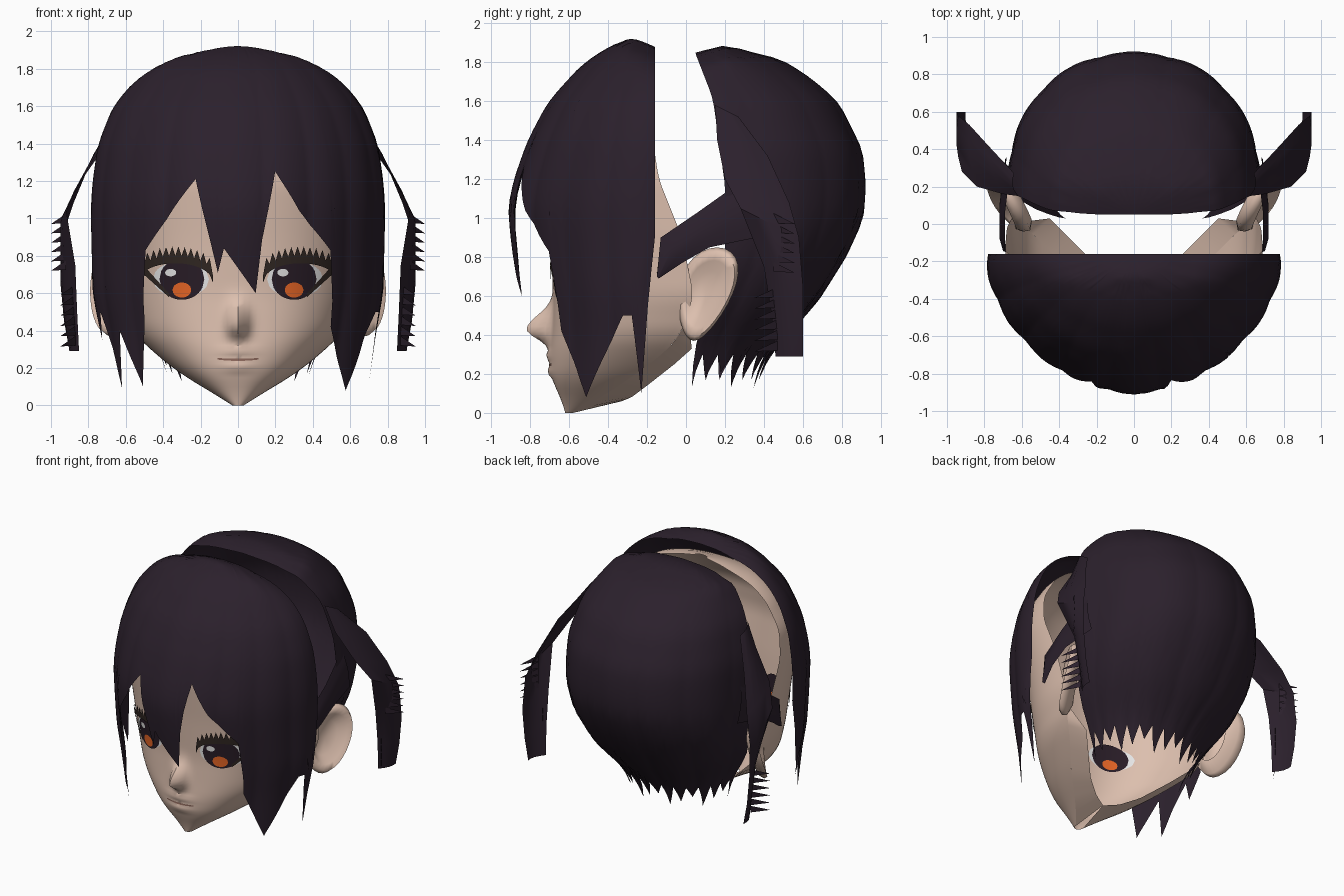
import bpy, bmesh
from math import sin, cos, asin, sqrt, exp, pi, radians

if "Cube" in bpy.data.objects:
    bpy.data.objects.remove(bpy.data.objects["Cube"])


def material(name, rgb):
    m = bpy.data.materials.new(name)
    m.use_nodes = True
    m.diffuse_color = (*rgb, 1)
    m.node_tree.nodes["Principled BSDF"].inputs["Base Color"].default_value = (*rgb, 1)
    return m


HAIR = material("dark plum hair", (.024, .0145, .025))
SKIN = material("warm skin", (.73, .53, .43))
WHITE = material("eye white", (.85, .85, .85))
IRIS = material("dark iris", (.022, .012, .02))
ORANGE = material("orange pupil", (.85, .14, .02))
LASH = material("lash brown", (.03, .02, .016))
LIP = material("lip line", (.25, .13, .1))


def build(name, rows, mat, wrap=False, angle=40):
    """Skin a grid of points with quads."""
    n = len(rows[0])
    faces = []
    for i in range(len(rows) - 1):
        for j in range(n if wrap else n - 1):
            k = (j + 1) % n
            faces.append((i * n + j, i * n + k, (i + 1) * n + k, (i + 1) * n + j))
    me = bpy.data.meshes.new(name)
    me.from_pydata([p for r in rows for p in r], [], faces)
    bm = bmesh.new()
    bm.from_mesh(me)
    bmesh.ops.remove_doubles(bm, verts=bm.verts, dist=.0004)
    bmesh.ops.recalc_face_normals(bm, faces=bm.faces)
    bm.to_mesh(me)
    bm.free()
    me.materials.append(mat)
    ob = bpy.data.objects.new(name, me)
    bpy.context.collection.objects.link(ob)
    bpy.ops.object.select_all(action='DESELECT')
    ob.select_set(True)
    bpy.context.view_layer.objects.active = ob
    bpy.ops.object.shade_smooth_by_angle(angle=radians(angle))


def linear(table, t):
    t = min(max(t, table[0][0]), table[-1][0])
    for p, q in zip(table, table[1:]):
        if t <= q[0]:
            f = (t - p[0]) / (q[0] - p[0])
            return [a + (b - a) * f for a, b in zip(p[1:], q[1:])]


def smooth(table, t):
    """Table lookup with rounded corners."""
    w = max(0, min(.05, t - table[0][0], table[-1][0] - t))
    samples = [linear(table, t + w * k / 2) for k in range(-2, 3)]
    return [sum(c) / 5 for c in zip(*samples)]


# Face shell: height, half width, front y, back y
FACE = [(0, .03, -.62, -.58), (.07, .14, -.64, -.45), (.17, .31, -.69, -.3),
        (.3, .47, -.7, -.12), (.4, .57, -.69, -.03), (.6, .65, -.68, .04),
        (.9, .68, -.7, -.02), (1.2, .69, -.73, -.14), (1.4, .66, -.7, -.17),
        (1.6, .54, -.55, -.17), (1.72, .36, -.4, -.17), (1.78, .05, -.2, -.17)]
FULL = .85


def face_point(phi, z):
    a, front, back = smooth(FACE, z)
    x = a * abs(sin(phi)) ** FULL * (1 if phi > 0 else -1)
    y = back - (back - front) * max(0, cos(phi)) ** FULL
    nose = exp(-((z - .43) / (.065 if z < .43 else .1)) ** 2)
    lips = exp(-((z - .21) / .025) ** 2) + exp(-((z - .29) / .025) ** 2)
    y -= .13 * nose * exp(-(x / .05) ** 2) + .02 * lips * exp(-(x / .09) ** 2)
    return (x, y, z)


def on_face(x, z, lift):
    a = smooth(FACE, z)[0]
    phi = asin(min(1, (abs(x) / a) ** (1 / FULL)))
    return (x, face_point(phi, z)[1] - lift, z)


build("face", [[face_point(pi / 2 * j / 48, 1.78 * i / 72) for j in range(-48, 49)]
               for i in range(73)], SKIN)

# Jaw underside around the open neck
NECK = [(0, 0, -.33, .06), (.07, .1, -.28, .08), (.17, .22, -.2, .14),
        (.3, .36, -.06, .25), (.4, .45, .03, .33), (.5, .61, .01, .49)]
for s, side in ((1, "left"), (-1, "right")):
    rows = []
    for i in range(21):
        z = i * .025
        x, y, h = linear(NECK, z)
        rows.append([face_point(s * pi / 2, z), (s * x, y, h)])
    build(side + "_jaw_underside", rows, SKIN)

# Ears: ring radius and outward position
RINGS = [(.6, .6), (.95, .64), (1, .68), (.9, .71), (.72, .7), (.5, .66), (0, .66)]
for s, side in ((1, "left"), (-1, "right")):
    rows = []
    for r, x in RINGS:
        ring = []
        for j in range(28):
            c, h = r * cos(2 * pi * j / 28), r * sin(2 * pi * j / 28)
            ring.append((s * (x + .09 * c), .1 + .14 * c * (1 + .3 * h) + .06 * h, .61 + .24 * h))
        rows.append(ring)
    build(side + "_ear", rows, SKIN, wrap=True, angle=70)


# Thin painted plates that follow the face
def plate(name, x0, x1, low, high, lift, mat, n=24, m=6):
    rows = []
    for i in range(n + 1):
        x = x0 + (x1 - x0) * i / n
        rows.append([on_face(x, low(x) + (high(x) - low(x)) * k / m, lift) for k in range(m + 1)])
    build(name, rows, mat)


def oval(name, cx, cz, rx, rz, lift, mat):
    def arc(x):
        return rz * sqrt(max(0, 1 - ((x - cx) / rx) ** 2))
    plate(name, cx - rx, cx + rx, lambda x: cz - arc(x), lambda x: cz + arc(x), lift, mat)


for s, side in ((1, "left"), (-1, "right")):
    # Each eye shows on the outside and on the hollow inside of the face
    for layer, way in (("outer", 1), ("inner", -1)):
        oval(f"{side}_{layer}_eye_white", s * .305, .675, .15, .095, way * .005, WHITE)
        oval(f"{side}_{layer}_iris", s * .3, .675, .12, .11, way * .009, IRIS)
        oval(f"{side}_{layer}_pupil", s * .3, .617, .05, .04, way * .013, ORANGE)
    oval(side + "_eye_glint", s * .3 - .06, .71, .03, .02, .013, WHITE)

    def lid(x):
        return .66 + .1 * sqrt(max(0, 1 - ((abs(x) - .335) / .2) ** 2))

    def lash_top(x):
        k = round((abs(x) - .135) / .4 * 24)
        return lid(x) + (.09 if k % 2 else .04)
    plate(side + "_upper_lash", s * .135, s * .535, lid, lash_top, .016, LASH)
    plate(side + "_lower_lash", s * .37, s * .52,
          lambda x: .58 + .9 * (abs(x) - .37),
          lambda x: .6 + 1.1 * (abs(x) - .37), .013, LASH)
plate("mouth", -.11, .11, lambda x: .238 + .6 * x * x,
      lambda x: .25 + .3 * x * x, .004, LIP)


# Hair domes: half shells hanging from a crown, cut to a jagged hem
def dome(name, shape, hem, centre, sign, dip, ridges, fullness):
    degs = sorted({d for d, _ in hem} | {k * 1.5 for k in range(-60, 61)})
    rows = []
    top = shape[-1][0]
    for i in range(29):
        u = i / 28
        row = []
        for d in degs:
            t = radians(d)
            z = top - (top - linear(hem, d)[0]) * u ** 1.8
            a, b = smooth(shape, z)
            r = 1 + .02 * u * (abs(cos(t * ridges)) - .6) + fullness * sin(2 * t) ** 2
            depth = b * cos(t) * r
            drop = dip * max(0, 1 - depth / .14) * max(0, 1 - (top - z) / .25)
            row.append((a * sin(t) * r, centre(z) + sign * depth, z - drop))
        rows.append(row)
    build(name, rows, HAIR, angle=50)


FRONT = [(.1, .7, .66), (.4, .74, .67), (.6, .78, .69), (.85, .785, .73), (1.05, .79, .75),
         (1.2, .78, .72), (1.4, .75, .65), (1.6, .67, .545), (1.8, .5, .365), (1.89, .35, .22),
         (1.94, .18, .12), (1.95, 0, 0)]
FRINGE = [(-90, .9), (-86, .55), (-80, .35), (-76, .5), (-64, .09), (-60, .4), (-49, .1),
          (-43, .45), (-40, .83), (-17, 1.21), (-8, .71), (-5.5, .84), (7, .6), (9.5, .88),
          (15, 1.25), (25, 1.04), (40, .83), (43, .42), (57, .08), (76, .5), (80, .5),
          (84, .1), (87, .55), (90, .9)]
dome("front_hair", FRONT, FRINGE, lambda z: -.16, -1, .07, 9, -.03)

BACK = [(.12, .36, .33), (.3, .42, .38), (.45, .52, .49), (.58, .6, .56), (.78, .66, .61),
        (1, .68, .71), (1.35, .67, .73), (1.6, .6, .64), (1.75, .5, .51), (1.85, .42, .36),
        (1.88, .3, .2), (1.9, 0, 0)]
INNER = [(.2, .03), (.4, .06), (.8, .2), (1.17, .2), (1.6, .14), (1.89, .05)]
nape = [(k * 6, .13 + .04 * (k % 3) if k % 2 else .3) for k in range(-15, 16)]
dome("back_hair", BACK, nape, lambda z: linear(INNER, z)[0], 1, .05, 6, .025)

# Side pieces: each row gives the two edges of a strip
SWEEP = [((.66, .3, 1.2), (.68, .36, .9)), ((.69, .06, 1.03), (.71, .12, .85)),
         ((.69, -.13, .9), (.71, -.02, .77)), ((.68, -.15, .7), (.68, -.14, .69))]
BAND = [((.62, .15, 1.58), (.64, .27, 1.52)), ((.7, .16, 1.4), (.78, .42, 1.32)),
        ((.84, .2, 1.2), (.88, .53, 1.08)), ((.92, .28, 1.05), (.94, .58, .9)),
        ((.87, .4, .75), (.95, .6, .66)), ((.86, .44, .5), (.93, .6, .45)),
        ((.85, .46, .29), (.9, .6, .29))]


def strip(name, edges, s):
    rows = []
    for a, b in edges:
        row = []
        for k in range(5):
            f = k / 4
            x, y, z = (p + (q - p) * f for p, q in zip(a, b))
            row.append((s * (x + .02 * sin(pi * f)), y, z))
        rows.append(row)
    build(name, rows, HAIR)


for s, side in ((1, "left"), (-1, "right")):
    strip(side + "_swept_lock", SWEEP, s)
    strip(side + "_hair_tail", BAND, s)
    # Frayed teeth along the tail
    for k in range(6):
        for part, z, base, tip in (("upper", 1 - .05 * k, (.92, .45), (1, .56)),
                                   ("lower", .62 - .055 * k, (.87, .47), (.95, .35))):
            x, y = base
            rows = [[(s * x, y, z + .025), (s * x, y, z - .025)],
                    [(s * tip[0], tip[1], z - .03)] * 2]
            build(f"{side}_{part}_tooth_{k + 1}", rows, HAIR)
